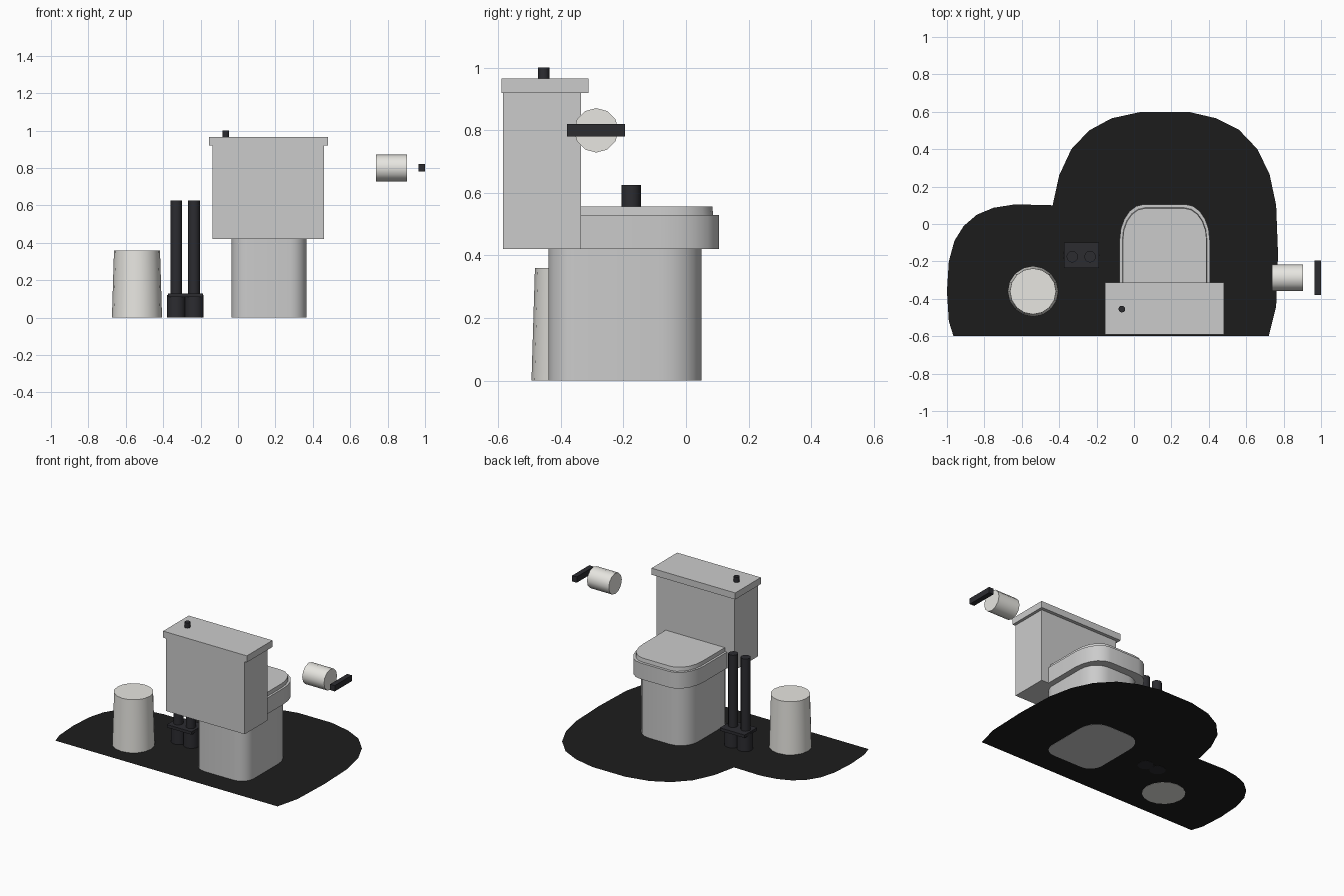
import bpy, bmesh
from math import sin, cos, pi, radians
from mathutils import Matrix, Vector

if "Cube" in bpy.data.objects:
    bpy.data.objects.remove(bpy.data.objects["Cube"])


def material(name, rgb):
    m = bpy.data.materials.new(name)
    m.diffuse_color = (*rgb, 1)
    m.use_nodes = True
    m.node_tree.nodes["Principled BSDF"].inputs["Base Color"].default_value = m.diffuse_color
    return m


BLACK = material("black", (0.012, 0.012, 0.012))
CHARCOAL = material("charcoal", (0.025, 0.025, 0.03))
WHITE = material("warm_white", (0.8, 0.79, 0.75))


def finish(name, bm, mat=None, smooth=None):
    bmesh.ops.recalc_face_normals(bm, faces=bm.faces)
    me = bpy.data.meshes.new(name)
    bm.to_mesh(me)
    bm.free()
    ob = bpy.data.objects.new(name, me)
    bpy.context.collection.objects.link(ob)
    if mat:
        me.materials.append(mat)
    if smooth:
        bpy.ops.object.select_all(action='DESELECT')
        ob.select_set(True)
        bpy.context.view_layer.objects.active = ob
        bpy.ops.object.shade_smooth_by_angle(angle=radians(smooth))
    return ob


def box(name, x0, x1, y0, y1, z0, z1, mat=None):
    bm = bmesh.new()
    bmesh.ops.create_cube(bm, size=1)
    for v in bm.verts:
        v.co = Vector((x0 + (v.co.x + .5) * (x1 - x0),
                       y0 + (v.co.y + .5) * (y1 - y0),
                       z0 + (v.co.z + .5) * (z1 - z0)))
    return finish(name, bm, mat)


def cylinder(name, centre, r0, r1, depth, sides, mat, axis='Z'):
    bm = bmesh.new()
    bmesh.ops.create_cone(bm, cap_ends=True, segments=sides, radius1=r0,
                          radius2=r1, depth=depth)
    rot = Matrix.Rotation(pi / 2, 4, 'Y') if axis == 'X' else Matrix()
    bm.transform(Matrix.Translation(centre) @ rot)
    return finish(name, bm, mat, 40)


def rounded(x0, x1, y0, y1, rx, ry, back=0.0, steps=5):
    """Outline with elliptical front (+y) corners and round back corners."""
    pts = []
    for cx, cy, a0, ax, ay in ((x1 - rx, y1 - ry, 0, rx, ry),
                               (x0 + rx, y1 - ry, 90, rx, ry),
                               (x0 + back, y0 + back, 180, back, back),
                               (x1 - back, y0 + back, 270, back, back)):
        n = steps if ax else 0
        for i in range(n + 1):
            a = radians(a0 + (90 * i / n if n else 0))
            pts.append((cx + ax * cos(a), cy + ay * sin(a)))
    return pts


def loft(name, sections):
    """Bridge stacked outlines, given as (z, outline), and cap both ends."""
    bm = bmesh.new()
    rings = [[bm.verts.new((x, y, z)) for x, y in o] for z, o in sections]
    n = len(rings[0])
    for a, b in zip(rings, rings[1:]):
        for i in range(n):
            j = (i + 1) % n
            bm.faces.new((a[i], a[j], b[j], b[i]))
    bm.faces.new(rings[0][::-1])
    bm.faces.new(rings[-1])
    return finish(name, bm, None, 40)


# Floor mat: two joined lobes
mat_outline = [(-.965, -.6), (-.99, -.52), (-1, -.36), (-.99, -.2), (-.96, -.09),
               (-.91, -.01), (-.84, .05), (-.75, .087), (-.635, .105), (-.435, .1),
               (-.4, .26), (-.335, .4), (-.24, .5), (-.12, .565), (.04, .6),
               (.29, .6), (.44, .565), (.56, .505), (.66, .4), (.725, .265),
               (.76, .1), (.77, -.16), (.76, -.44), (.72, -.6)]
bm = bmesh.new()
face = bm.faces.new([bm.verts.new((x, y, .001)) for x, y in reversed(mat_outline)])
if face.normal.z < 0:
    face.normal_flip()
finish("floor_mat", bm, BLACK)

# Toilet pedestal, seat and lid
foot = rounded(-.035, .365, -.44, .05, .12, .13, .09)
loft("pedestal", [(0, foot), (.42, foot)])
loft("seat", [(.42, rounded(-.077, .405, -.335, .105, .13, .19)),
              (.53, rounded(-.077, .405, -.335, .105, .13, .19))])
loft("seat_lid", [(.53, rounded(-.062, .39, -.335, .087, .12, .17)),
                  (.556, rounded(-.06, .388, -.335, .084, .12, .17))])

# Cistern, its lid and flush button
box("tank", -.135, .46, -.585, -.335, .42, .92)
box("tank_lid", -.155, .48, -.59, -.312, .92, .965)
cylinder("flush_button", (-.065, -.455, .983), .018, .018, .037, 12, CHARCOAL)

# Waste bin
cylinder("waste_bin", (-.54, -.36, .18), .134, .123, .36, 16, WHITE)

# Brush stand: plate over two cups, with two upright handles
box("brush_plate", -.375, -.187, -.235, -.1, .11, .13, CHARCOAL)
for side, x in (("left", -.33), ("right", -.235)):
    cylinder(f"brush_cup_{side}", (x, -.168, .06), .05, .05, .12, 16, CHARCOAL)
    cylinder(f"brush_handle_{side}", (x, -.175, .365), .031, .031, .52, 12, CHARCOAL)

# Paper roll and wall bar
cylinder("paper_roll", (.82, -.287, .8), .071, .071, .165, 12, WHITE, 'X')
box("roll_bar", .965, 1, -.38, -.195, .78, .82, CHARCOAL)
